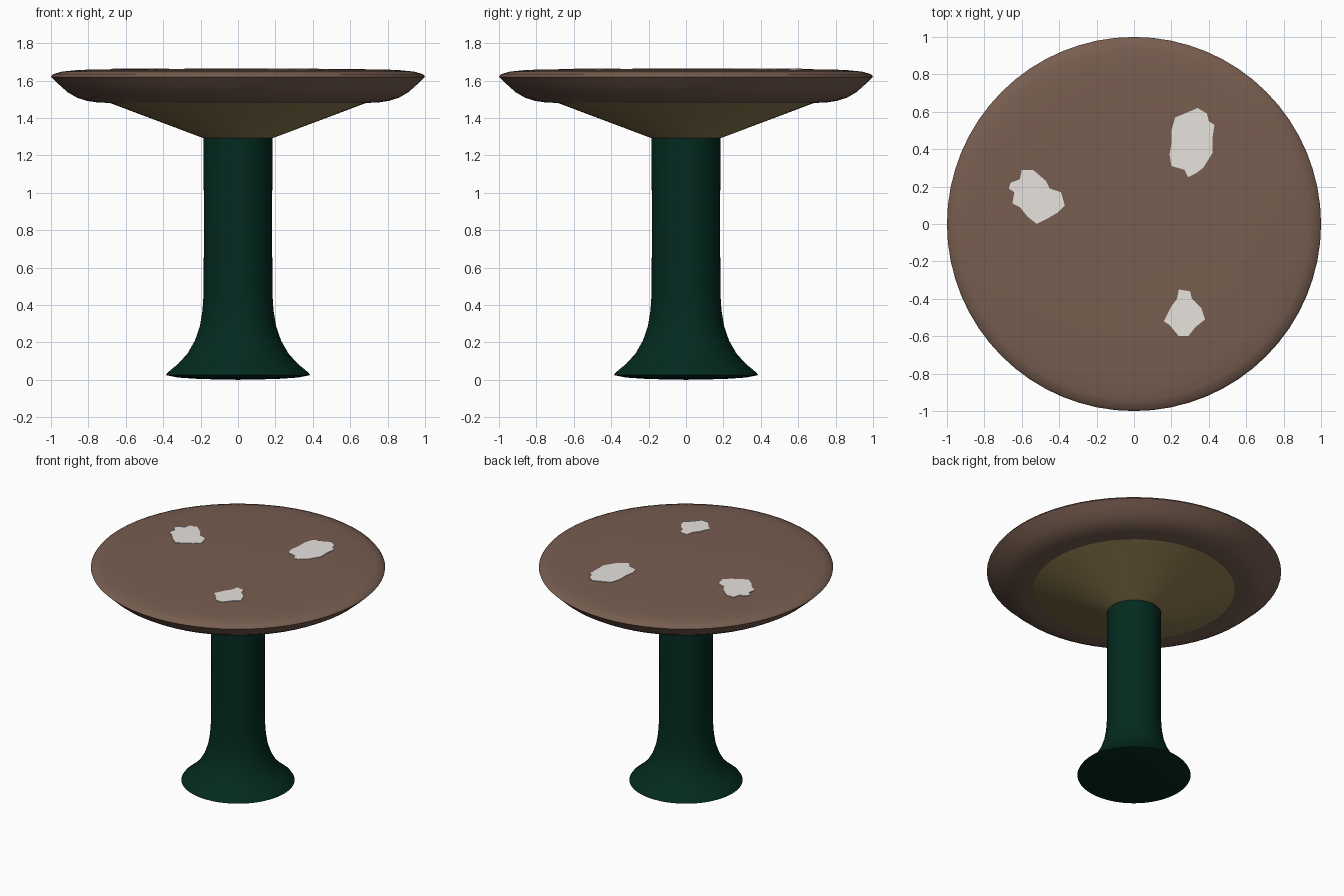
import bpy, bmesh, math

if "Cube" in bpy.data.objects:
    bpy.data.objects.remove(bpy.data.objects["Cube"])

def material(name, rgb):
    m = bpy.data.materials.new(name)
    m.diffuse_color = (*rgb, 1)
    m.use_nodes = True
    m.node_tree.nodes["Principled BSDF"].inputs["Base Color"].default_value = m.diffuse_color
    return m

BROWN = material("cap brown", (0.185, 0.110, 0.079))
OLIVE = material("gill olive", (0.28, 0.20, 0.08))
GREEN = material("stem green", (0.001, 0.023, 0.014))
WHITE = material("spot white", (0.80, 0.76, 0.73))

def finish(name, bm, mat, angle):
    bmesh.ops.recalc_face_normals(bm, faces=bm.faces)
    me = bpy.data.meshes.new(name)
    bm.to_mesh(me)
    bm.free()
    me.materials.append(mat)
    ob = bpy.data.objects.new(name, me)
    bpy.context.collection.objects.link(ob)
    bpy.ops.object.select_all(action='DESELECT')
    ob.select_set(True)
    bpy.context.view_layer.objects.active = ob
    bpy.ops.object.shade_smooth_by_angle(angle=math.radians(angle))
    return ob

def lathe(name, profile, mat, sides=64, angle=40):
    """Revolve (radius, z) points about z; end points on the axis are merged."""
    bm = bmesh.new()
    vs = [bm.verts.new((r, 0, z)) for r, z in profile]
    es = [bm.edges.new(p) for p in zip(vs, vs[1:])]
    bmesh.ops.spin(bm, geom=vs + es, cent=(0, 0, 0), axis=(0, 0, 1),
                   angle=2 * math.pi, steps=sides)
    bmesh.ops.remove_doubles(bm, verts=bm.verts, dist=0.0005)
    return finish(name, bm, mat, angle)

# stem with flared foot
lathe("stem", [(0, 0), (0.2, 0.004), (0.32, 0.012), (0.385, 0.025), (0.375, 0.04),
               (0.32, 0.085), (0.27, 0.14), (0.23, 0.21), (0.203, 0.29), (0.19, 0.37),
               (0.184, 0.46), (0.182, 0.9), (0.185, 1.2), (0.185, 1.32), (0, 1.32)], GREEN)

# gill cone beneath the cap
lathe("gills", [(0, 1.292), (0.185, 1.292), (0.69, 1.482), (0, 1.482)], OLIVE, angle=15)

# wide flat cap
TOP = [(1.0, 1.62), (0.99, 1.634), (0.94, 1.648), (0.85, 1.657), (0.6, 1.662), (0, 1.664)]
lathe("cap", [(0, 1.48), (0.69, 1.48), (0.76, 1.484), (0.81, 1.492), (0.86, 1.508),
              (0.91, 1.537), (0.95, 1.572)] + TOP, BROWN)

# irregular spots, thin plates on the cap
SPOTS = {
    "spot_back_right": [(.34, .62), (.39, .59), (.40, .55), (.43, .53), (.42, .46), (.42, .38),
                        (.37, .30), (.33, .27), (.29, .25), (.27, .29), (.20, .31), (.19, .37),
                        (.20, .43), (.20, .50), (.22, .57), (.27, .59)],
    "spot_left": [(-.60, .29), (-.54, .29), (-.47, .23), (-.45, .19), (-.39, .17), (-.37, .10),
                  (-.41, .06), (-.46, .03), (-.52, 0), (-.57, .04), (-.61, .09), (-.65, .11),
                  (-.64, .17), (-.67, .19), (-.66, .22), (-.61, .24)],
    "spot_front_right": [(.24, -.35), (.30, -.36), (.31, -.40), (.36, -.45), (.38, -.51),
                         (.33, -.55), (.29, -.60), (.24, -.60), (.19, -.54), (.16, -.52),
                         (.18, -.48), (.20, -.44), (.23, -.40)],
}
for name, outline in SPOTS.items():
    bm = bmesh.new()
    face = bm.faces.new([bm.verts.new((x, y, 1.659)) for x, y in outline])
    ext = bmesh.ops.extrude_face_region(bm, geom=[face])
    for v in ext["geom"]:
        if isinstance(v, bmesh.types.BMVert):
            v.co.z = 1.6655
    finish(name, bm, WHITE, 30)
